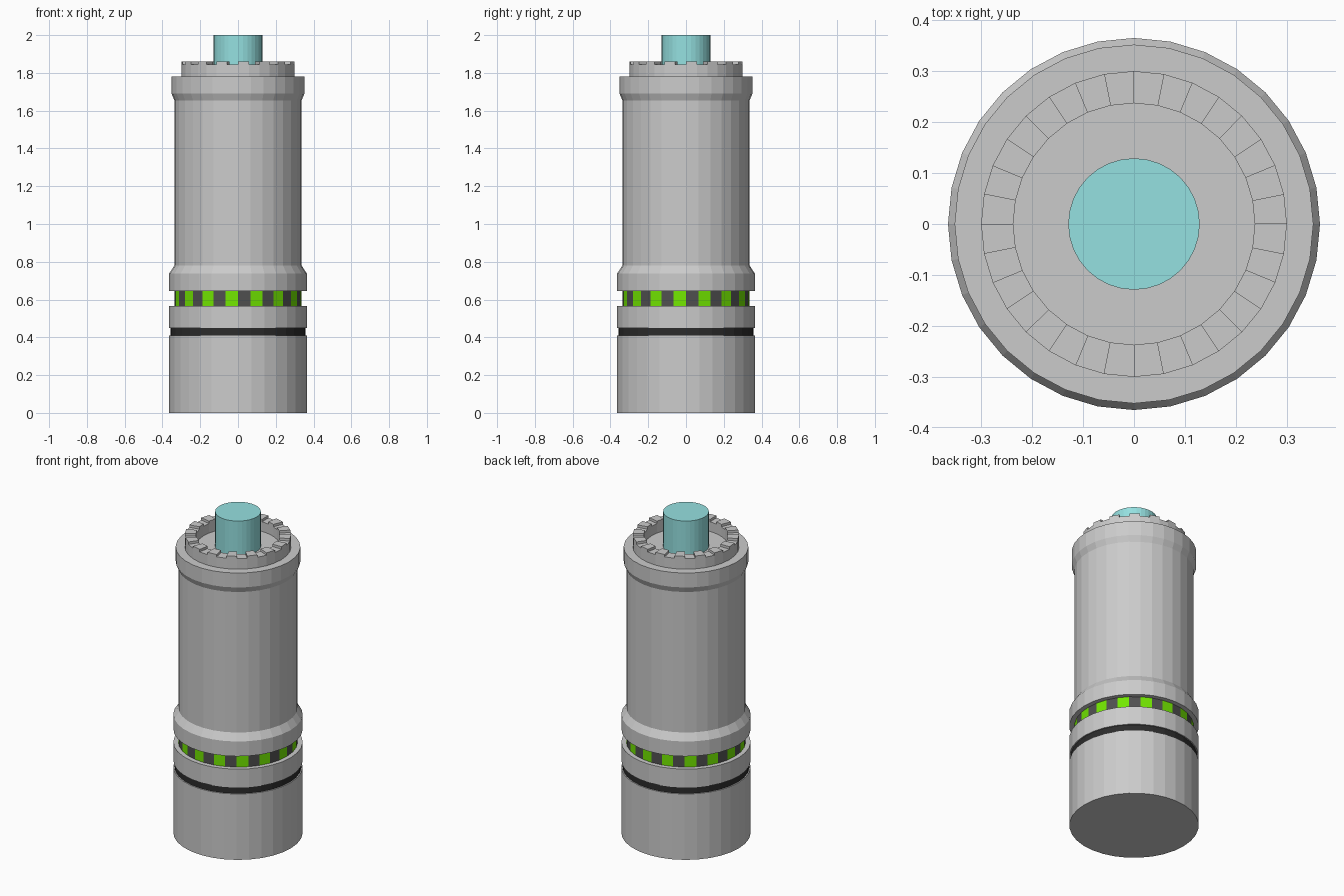
import bpy, bmesh
from math import cos, sin, pi

if "Cube" in bpy.data.objects:
    bpy.data.objects.remove(bpy.data.objects["Cube"])

SIDES = 32


def material(name, rgb):
    m = bpy.data.materials.new(name)
    m.diffuse_color = (*rgb, 1)
    m.use_nodes = True
    m.node_tree.nodes["Principled BSDF"].inputs["Base Color"].default_value = m.diffuse_color
    return m


DARK = material("dark_grey", (0.08, 0.08, 0.08))
BLACK = material("groove_black", (0.025, 0.025, 0.025))
GREEN = material("lime_green", (0.17, 0.8, 0.0))
CYAN = material("pale_cyan", (0.3, 0.75, 0.75))


def finish(name, bm, mats=()):
    bmesh.ops.recalc_face_normals(bm, faces=bm.faces[:])
    me = bpy.data.meshes.new(name)
    bm.to_mesh(me)
    bm.free()
    for m in mats:
        me.materials.append(m)
    ob = bpy.data.objects.new(name, me)
    bpy.context.collection.objects.link(ob)
    return ob


def point(r, k, z):
    a = 2 * pi * k / SIDES
    return (r * cos(a), r * sin(a), z)


def lathe(name, profile, mats=()):
    """Revolve (radius, z) points, close both ends; facets cycle through mats."""
    bm = bmesh.new()
    rings = [[bm.verts.new(point(r, k, z)) for k in range(SIDES)] for r, z in profile]
    for lo, hi in zip(rings, rings[1:]):
        for k in range(SIDES):
            n = (k + 1) % SIDES
            f = bm.faces.new((lo[k], lo[n], hi[n], hi[k]))
            f.material_index = k % max(1, len(mats))
    bm.faces.new(rings[0])
    bm.faces.new(rings[-1])
    return finish(name, bm, mats)


# Base and lower bands
lathe("base", [(0.365, 0), (0.365, 0.41)])
lathe("dark_groove", [(0.358, 0.41), (0.358, 0.45)], [BLACK])
lathe("lower_collar", [(0.365, 0.45), (0.365, 0.565)])
lathe("light_band", [(0.337, 0.565), (0.337, 0.645)], [DARK, GREEN])

# Main barrel with chamfered lower collar and flared upper collar
lathe("barrel", [(0.365, 0.645), (0.365, 0.737), (0.337, 0.78), (0.337, 1.65),
                 (0.337, 1.652), (0.365, 1.69), (0.35, 1.78)][:4]
      + [(0.337, 1.655), (0.352, 1.69), (0.352, 1.78)])

# Recessed crown rim
TOP, NOTCH, FLOOR = 1.86, 1.845, 1.785
lathe("crown_rim", [(0.30, 1.78), (0.30, NOTCH), (0.237, NOTCH), (0.237, FLOOR)])

# Teeth on alternate facets of the rim
bm = bmesh.new()
for k in range(0, SIDES, 2):
    quad = ((0.237, k), (0.30, k), (0.30, k + 1), (0.237, k + 1))
    lo = [bm.verts.new(point(r, j, NOTCH)) for r, j in quad]
    hi = [bm.verts.new(point(r, j, TOP)) for r, j in quad]
    bm.faces.new(hi)
    for i in range(4):
        n = (i + 1) % 4
        bm.faces.new((lo[i], lo[n], hi[n], hi[i]))
finish("crown_teeth", bm)

# Central plunger
lathe("plunger", [(0.129, FLOOR), (0.129, 2.0)], [CYAN])
